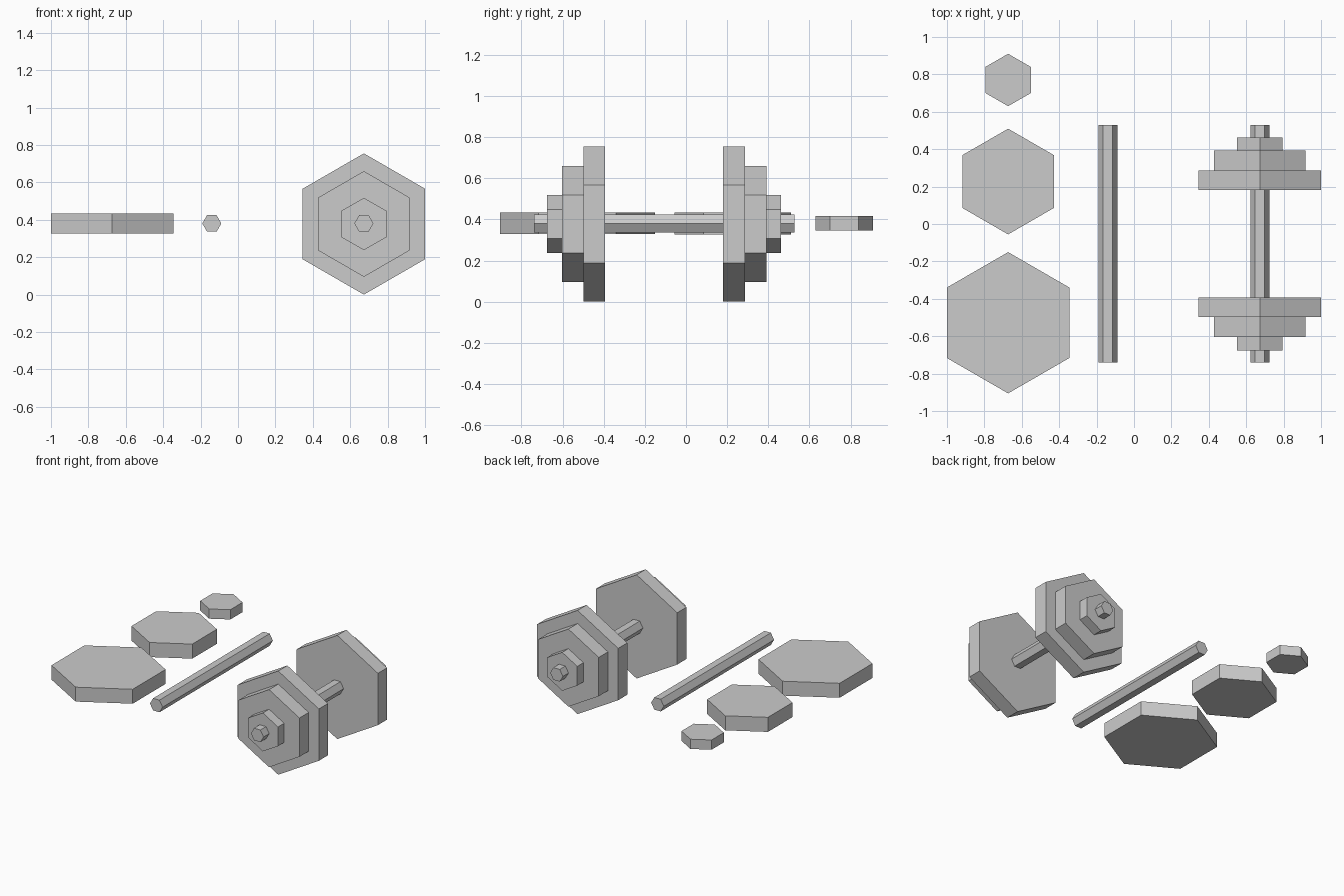
import bpy, bmesh
from math import sin, cos, pi

if "Cube" in bpy.data.objects:
    bpy.data.objects.remove(bpy.data.objects["Cube"])

CX, CY, CZ = 0.673, -0.106, 0.3775   # centre of the assembled dumbbell
BAR_R, BAR_HALF = 0.051, 0.634
# plate name, corner radius, thickness
PLATES = [("large", 0.3775, 0.105), ("medium", 0.2825, 0.106), ("small", 0.14, 0.071)]


def hex_prism(name, center, radius, depth, axis, start):
    """Six-sided prism centred on `center`, extruded along 'Y' or 'Z'."""
    bm = bmesh.new()
    ring = []
    for i in range(6):
        a = start + i * pi / 3
        u, v = radius * cos(a), radius * sin(a)
        ring.append(bm.verts.new((u, -depth / 2, v) if axis == 'Y' else (u, v, -depth / 2)))
    face = bm.faces.new(ring)
    ext = bmesh.ops.extrude_face_region(bm, geom=[face])
    verts = [g for g in ext["geom"] if isinstance(g, bmesh.types.BMVert)]
    bmesh.ops.translate(bm, verts=verts, vec=(0, depth, 0) if axis == 'Y' else (0, 0, depth))
    bmesh.ops.recalc_face_normals(bm, faces=bm.faces)
    mesh = bpy.data.meshes.new(name)
    bm.to_mesh(mesh)
    bm.free()
    obj = bpy.data.objects.new(name, mesh)
    obj.location = center
    bpy.context.collection.objects.link(obj)
    return obj


# Handle of the assembled dumbbell and the loose spare bar
for name, x in (("dumbbell_bar", CX), ("spare_bar", -0.14)):
    hex_prism(name, (x, CY, CZ + 0.003), BAR_R, 2 * BAR_HALF, 'Y', 0)

# Stacked plates on both ends, largest innermost
for side, label in ((-1, "front"), (1, "back")):
    offset = 0.287
    for size, radius, thick in PLATES:
        hex_prism(f"{label}_{size}_plate", (CX, CY + side * (offset + thick / 2), CZ),
                  radius, thick, 'Y', pi / 2)
        offset += thick

# Loose plates lying flat in a row
for (size, radius, thick), y in zip(PLATES, (-0.528, 0.227, 0.77)):
    hex_prism(f"spare_{size}_plate", (-0.673, y, CZ + 0.003), radius, thick, 'Z', pi / 2)
